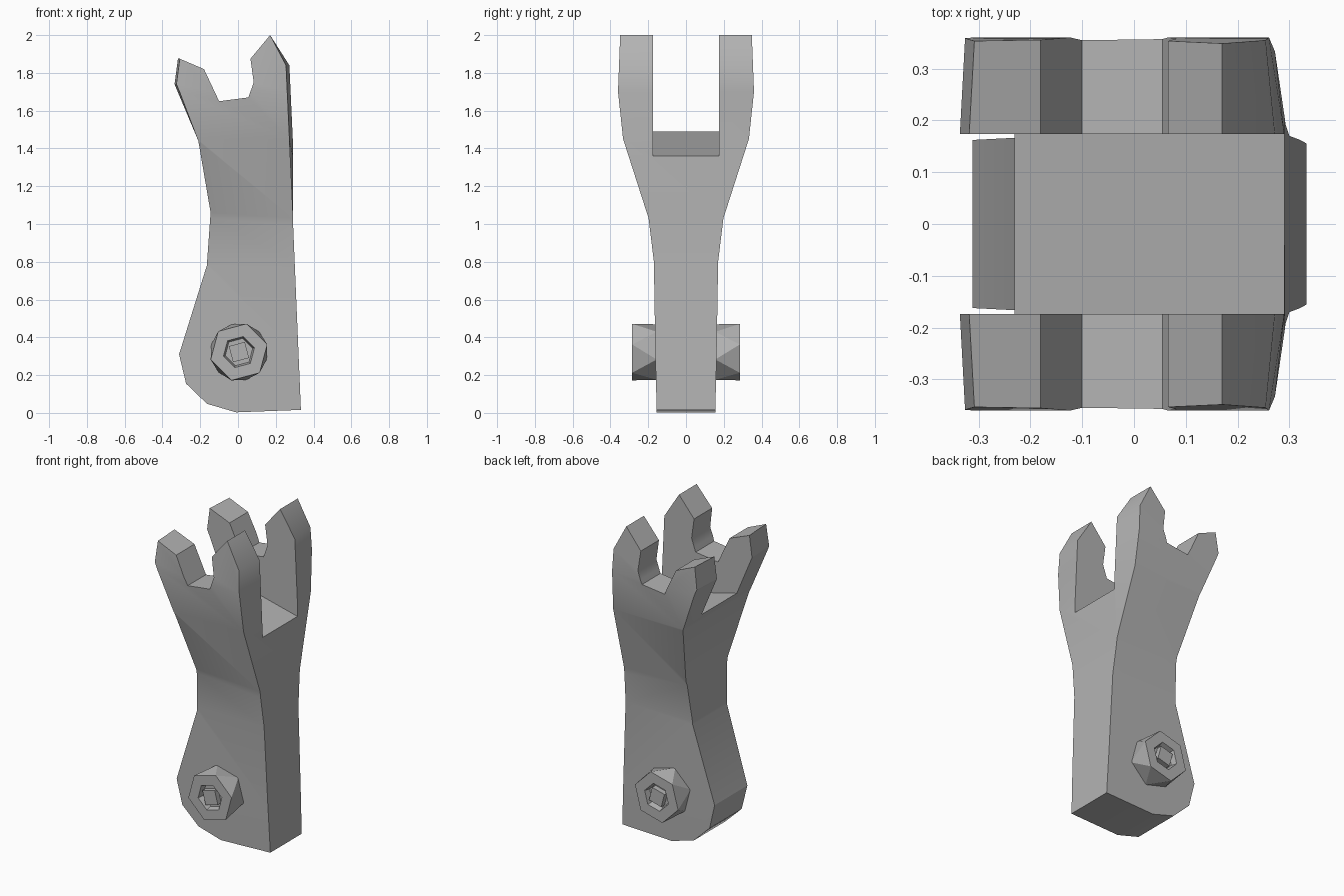
import bpy, bmesh
from math import sin, cos, radians
from mathutils import Vector

cube = bpy.data.objects.get("Cube")
if cube:
    bpy.data.objects.remove(cube, do_unlink=True)

grey = bpy.data.materials.new("plain grey")
grey.use_nodes = True
grey.diffuse_color = (0.45, 0.45, 0.45, 1)
bsdf = next(n for n in grey.node_tree.nodes if n.type == 'BSDF_PRINCIPLED')
bsdf.inputs["Base Color"].default_value = (0.45, 0.45, 0.45, 1)
bsdf.inputs["Roughness"].default_value = 0.8


def finish(bm, name):
    bmesh.ops.recalc_face_normals(bm, faces=bm.faces[:])
    mesh = bpy.data.meshes.new(name)
    bm.to_mesh(mesh)
    bm.free()
    mesh.materials.append(grey)
    ob = bpy.data.objects.new(name, mesh)
    bpy.context.collection.objects.link(ob)
    return ob


def prism(points, half):
    """Extrude an x-z outline from y = -half to y = +half."""
    bm = bmesh.new()
    face = bm.faces.new([bm.verts.new((x, -half, z)) for x, z in points])
    ext = bmesh.ops.extrude_face_region(bm, geom=[face])
    moved = [v for v in ext["geom"] if isinstance(v, bmesh.types.BMVert)]
    bmesh.ops.translate(bm, vec=(0, 2 * half, 0), verts=moved)
    # extrusion keeps the first face, so the solid is closed
    return bm


# Body outline, seen from the front
outline = [(0.333, 0.016), (0.292, 0.99), (0.29, 1.45), (0.272, 1.84),
           (0.17, 2.0), (0.066, 1.875), (0.083, 1.75), (0.055, 1.67),
           (-0.10, 1.65), (-0.18, 1.82), (-0.318, 1.875), (-0.336, 1.74),
           (-0.21, 1.44), (-0.145, 1.06), (-0.165, 0.78), (-0.312, 0.31),
           (-0.275, 0.155), (-0.164, 0.048), (-0.01, 0.003)]
# Half thickness by height
thickness = [(0, 0.155), (0.3, 0.162), (0.8, 0.17), (1.03, 0.198),
             (1.45, 0.333), (1.7, 0.36), (2.01, 0.348)]


def half_at(z):
    for (z0, h0), (z1, h1) in zip(thickness, thickness[1:]):
        if z <= z1:
            return h0 + (h1 - h0) * max(0, z - z0) / (z1 - z0)
    return thickness[-1][1]


bm = prism(outline, 0.36)
for z, _ in thickness[1:-1]:
    bmesh.ops.bisect_plane(bm, geom=bm.verts[:] + bm.edges[:] + bm.faces[:],
                           dist=1e-5, plane_co=(0, 0, z), plane_no=(0, 0, 1))
for v in bm.verts:
    v.co.y = half_at(v.co.z) * (1 if v.co.y > 0 else -1)
body = finish(bm, "forked_arm")

# Gap between the two arms, with a sloping floor
cutter = finish(prism([(-0.6, 1.58), (0.6, 1.283), (0.6, 2.3), (-0.6, 2.3)],
                      0.174), "gap_cutter")
cutter.hide_render = True
mod = body.modifiers.new("gap", 'BOOLEAN')
mod.operation, mod.solver, mod.object = 'DIFFERENCE', 'EXACT', cutter
bpy.context.view_layer.objects.active = body
bpy.ops.object.modifier_apply(modifier=mod.name)
bpy.data.objects.remove(cutter, do_unlink=True)

# Draw in the outer corners of the prongs
for v in body.data.vertices:
    if v.co.z > 1.4 and abs(v.co.y) > 0.25:
        if v.co.x > 0.25:
            v.co.x -= 0.018
        elif v.co.x < -0.3:
            v.co.x += 0.01

BOLT = Vector((0.005, 0, 0.322))


def ring(bm, sides, radius, y, turn):
    return [bm.verts.new(BOLT + Vector((
        radius * cos(radians(turn + 360 * i / sides)), y,
        radius * sin(radians(turn + 360 * i / sides))))) for i in range(sides)]


def bridge(bm, a, b):
    for i in range(len(a)):
        j = (i + 1) % len(a)
        bm.faces.new((a[i], a[j], b[j], b[i]))


# Twisted hexagonal bolt with a recess and a pin on each side
def bolt(side, name):
    bm = bmesh.new()
    base = ring(bm, 6, 0.152, side * 0.155, 45)
    rim = ring(bm, 6, 0.155, side * 0.285, 15)
    lip = ring(bm, 6, 0.085, side * 0.285, 15)
    floor = ring(bm, 6, 0.075, side * 0.25, 15)
    for i in range(6):
        j = (i + 1) % 6
        bm.faces.new((rim[i], rim[j], base[i]))
        bm.faces.new((base[i], base[j], rim[j]))
    bridge(bm, rim, lip)
    bridge(bm, lip, floor)
    bm.faces.new(floor)
    bm.faces.new(base)
    finish(bm, name + "_bolt")

    bm = bmesh.new()
    low = ring(bm, 4, 0.062, side * 0.24, 60)
    top = ring(bm, 4, 0.062, side * 0.283, 60)
    bridge(bm, low, top)
    bm.faces.new(low)
    bm.faces.new(top)
    finish(bm, name + "_bolt_pin")


bolt(-1, "front")
bolt(1, "back")

# Soft shading on the body's gentle bends, sharp corners kept
bpy.ops.object.select_all(action='DESELECT')
body.select_set(True)
bpy.context.view_layer.objects.active = body
bpy.ops.object.shade_smooth_by_angle(angle=radians(30))
